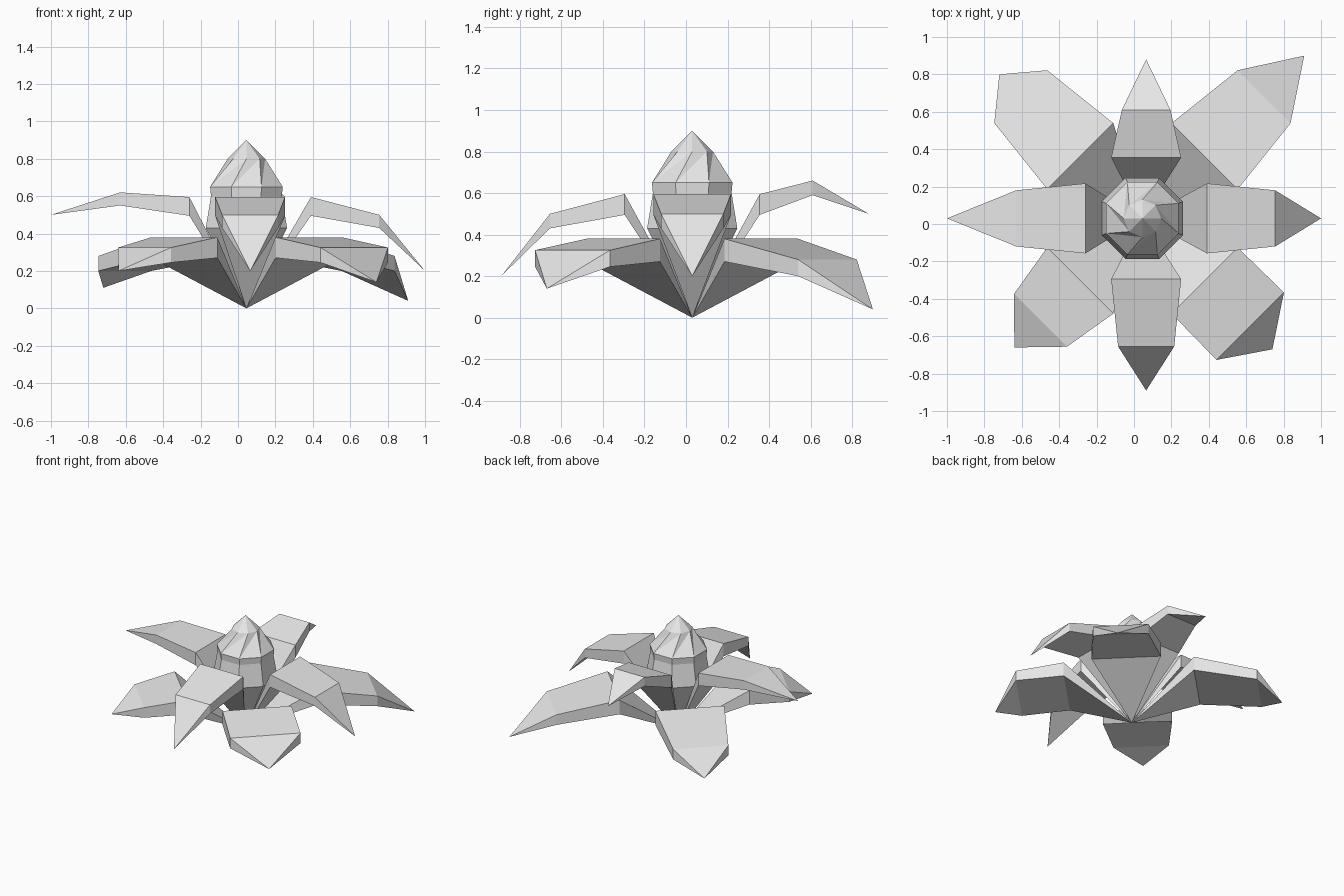
import bpy, bmesh, math
from mathutils import Vector

cube = bpy.data.objects.get("Cube")
if cube:
    bpy.data.objects.remove(cube, do_unlink=True)

grey = bpy.data.materials.new("plain_grey")
grey.use_nodes = True
colour = (0.8, 0.8, 0.8, 1)
grey.diffuse_color = colour
grey.node_tree.nodes["Principled BSDF"].inputs["Base Color"].default_value = colour

ROOT = Vector((0.045, 0.03, 0))


def finish(name, bm):
    bmesh.ops.recalc_face_normals(bm, faces=bm.faces)
    mesh = bpy.data.meshes.new(name)
    bm.to_mesh(mesh)
    bm.free()
    mesh.materials.append(grey)
    bpy.context.collection.objects.link(bpy.data.objects.new(name, mesh))


def loft(bm, rings, start, end):
    """Join closed rings, closing both ends to points."""
    n = len(rings[0])
    loops = [[bm.verts.new(p) for p in ring] for ring in rings]
    a, b = bm.verts.new(start), bm.verts.new(end)
    for i in range(n):
        j = (i + 1) % n
        bm.faces.new((a, loops[0][j], loops[0][i]))
        bm.faces.new((b, loops[-1][i], loops[-1][j]))
        for low, high in zip(loops, loops[1:]):
            bm.faces.new((low[i], low[j], high[j]))
            bm.faces.new((low[i], high[j], high[i]))


def petal(name, degrees, centre, sections, tip):
    """Each section is distance, half width, top height, thickness."""
    angle = math.radians(degrees)
    out = Vector((math.cos(angle), math.sin(angle), 0))
    side = Vector((-out.y, out.x, 0))
    rings = []
    for dist, half, z, thick in sections:
        mid = centre + out * dist
        rings.append([mid + side * half * s + Vector((0, 0, h))
                      for s, h in ((1, z), (-1, z), (-1, z - thick), (1, z - thick))])
    bm = bmesh.new()
    loft(bm, rings, ROOT, tip)
    finish(name, bm)


# Broad lower petals on the diagonals
for name, angle, dist, half, z, tip in (
        ("back_left", 45, 0.92, 0.2, 0.28, (0.91, 0.9, 0.04)),
        ("back_right", 135, 0.92, 0.2, 0.28, (-0.72, 0.8, 0.11)),
        ("front_right", 225, 0.77, 0.2, 0.325, (-0.64, -0.66, 0.2)),
        ("front_left", 315, 0.815, 0.255, 0.325, (0.74, -0.67, 0.14))):
    petal("lower_petal_" + name, angle, ROOT,
          ((0.47, 0.25, 0.38, 0.11), (dist, half, z, 0.08)), tip)

# Narrow upper petals on the axes
for name, angle, centre_x, dist, half, z, tip in (
        ("left", 0, 0.065, 0.69, 0.15, 0.5, (1, 0.03, 0.2)),
        ("back", 90, 0.065, 0.58, 0.13, 0.66, (0.065, 0.88, 0.5)),
        ("right", 180, 0.065, 0.695, 0.15, 0.62, (-1, 0.03, 0.5)),
        ("front", 270, 0.065, 0.685, 0.15, 0.5, (0.065, -0.89, 0.2))):
    petal("upper_petal_" + name, angle, Vector((centre_x, 0.03, 0)),
          ((0.325, 0.187, 0.595, 0.1), (dist, half, z, 0.07)), tip)

# Closed, slightly twisted bud
rings = []
for z, radius, twist in ((0.43, 0.235, 22.5), (0.6, 0.205, 22.5),
                         (0.65, 0.21, 22.5), (0.8, 0.1, 45)):
    rings.append([ROOT + Vector((radius * math.cos(a), radius * math.sin(a), z))
                  for a in (math.radians(twist + 45 * i) for i in range(8))])
bm = bmesh.new()
loft(bm, rings, ROOT, ROOT + Vector((0, 0, 0.9)))
finish("bud", bm)
